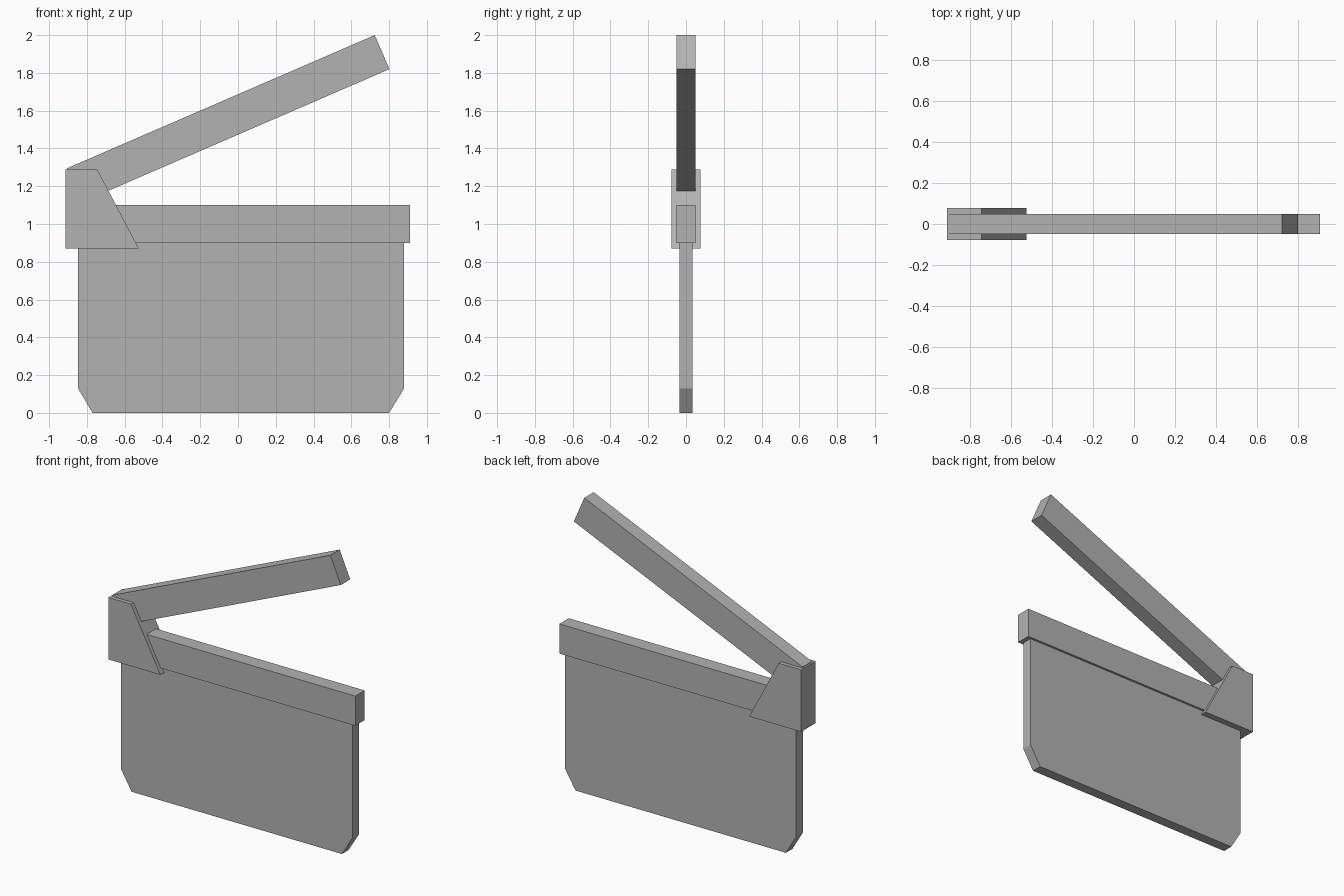
import bpy
import bmesh

# Remove the default cube
if "Cube" in bpy.data.objects:
    bpy.data.objects.remove(bpy.data.objects["Cube"], do_unlink=True)

# Single plain grey
grey = bpy.data.materials.new("plain_grey")
grey.use_nodes = True
colour = (0.45, 0.45, 0.45, 1)
grey.diffuse_color = colour
for node in grey.node_tree.nodes:
    if node.type == "BSDF_PRINCIPLED":
        node.inputs["Base Color"].default_value = colour


def slab(name, outline, half_depth):
    """Extrude an x-z outline symmetrically along y."""
    bm = bmesh.new()
    face = bm.faces.new([bm.verts.new((x, -half_depth, z)) for x, z in outline])
    extruded = bmesh.ops.extrude_face_region(bm, geom=[face])
    verts = [g for g in extruded["geom"] if isinstance(g, bmesh.types.BMVert)]
    bmesh.ops.translate(bm, verts=verts, vec=(0, 2 * half_depth, 0))
    bmesh.ops.recalc_face_normals(bm, faces=bm.faces[:])
    mesh = bpy.data.meshes.new(name)
    bm.to_mesh(mesh)
    bm.free()
    mesh.materials.append(grey)
    obj = bpy.data.objects.new(name, mesh)
    bpy.context.collection.objects.link(obj)
    return obj


# Board with clipped lower corners
slab("board", [(-0.77, 0), (0.8, 0), (0.88, 0.13), (0.88, 0.95),
               (-0.847, 0.95), (-0.847, 0.13)], 0.035)

# Fixed bar along the top of the board
slab("lower_bar", [(-0.86, 0.9), (0.91, 0.9), (0.91, 1.1), (-0.86, 1.1)], 0.05)

# Raised arm, its lower end buried in the hinge
slab("raised_arm", [(-0.827, 1.115), (0.802, 1.82), (0.724, 2), (-0.905, 1.295)], 0.05)

# Hinge block with a sloping inner edge
slab("hinge_block", [(-0.913, 0.87), (-0.525, 0.87), (-0.745, 1.288),
                     (-0.913, 1.288)], 0.077)
